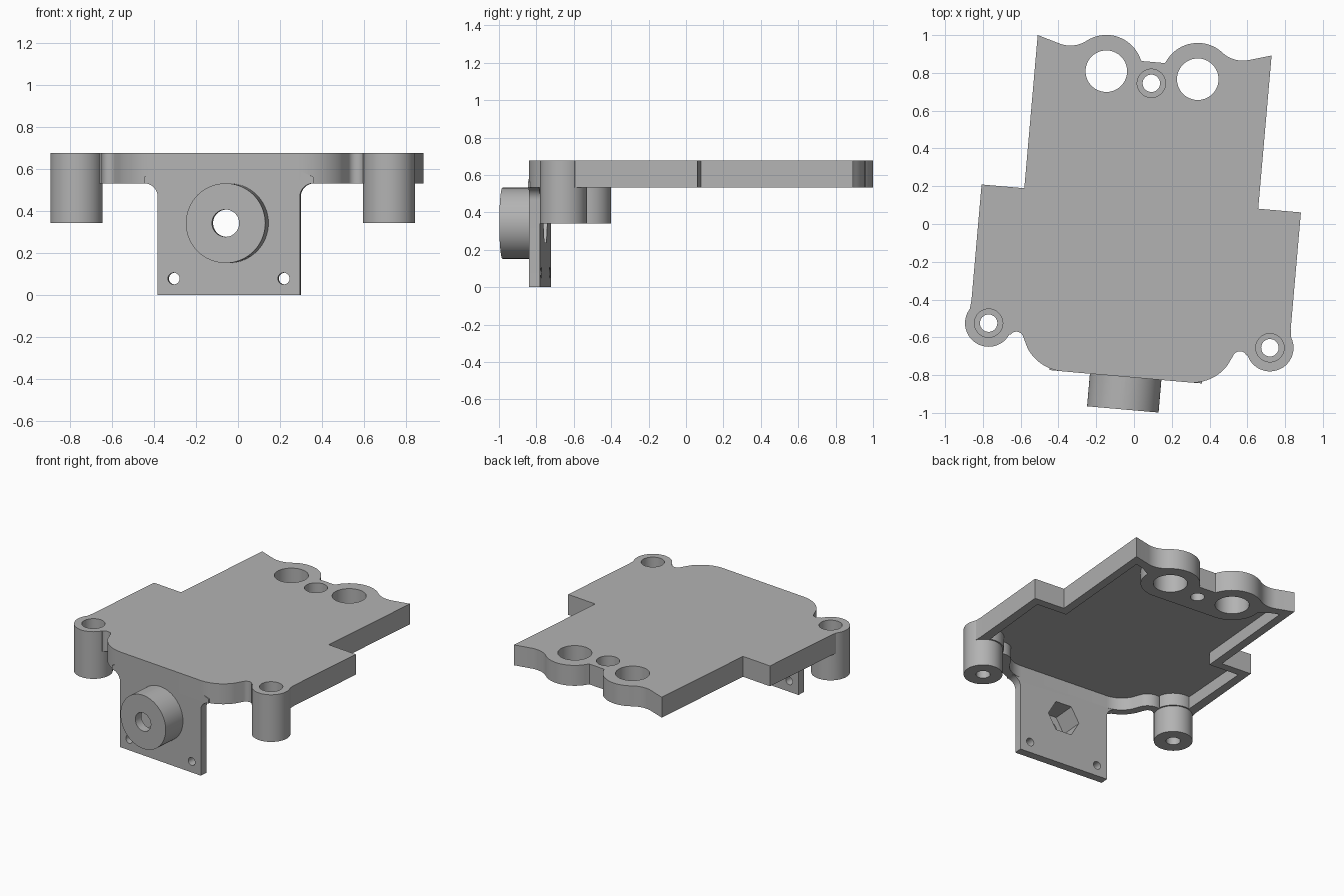
import bpy, bmesh
from math import radians, sin, cos
from mathutils import Matrix, Vector

if "Cube" in bpy.data.objects:
    bpy.data.objects.remove(bpy.data.objects["Cube"], do_unlink=True)

grey = bpy.data.materials.new("light grey")
grey.use_nodes = True
grey.diffuse_color = (0.45, 0.45, 0.45, 1)
grey.node_tree.nodes["Principled BSDF"].inputs["Base Color"].default_value = grey.diffuse_color

TOP, RIM, ROOF, FOOT = 0.677, 0.532, 0.62, 0.342
FRONT, WALL = 0.81, 0.058
BOSS = (0.7475, -0.59)
PORT = (0.243, 0.793)
HUB = (0, 0.342)
UPRIGHT = Matrix.Rotation(radians(90), 4, "X")   # profile (x, z), extruded towards the front


def arc(centre, r, start, end, n=12):
    angles = [radians(start + (end - start) * i / n) for i in range(n + 1)]
    return [(centre[0] + r * cos(a), centre[1] + r * sin(a)) for a in angles]


def circle(centre, r, n=64):
    return arc(centre, r, 0, 360, n)[:-1]


def mirrored(half):
    return half + [(-x, y) for x, y in reversed(half)]


def prism(name, points, low, high, matrix=Matrix()):
    """Closed profile extruded between two levels."""
    bm = bmesh.new()
    face = bm.faces.new([bm.verts.new((x, y, low)) for x, y in points])
    new = bmesh.ops.extrude_face_region(bm, geom=[face])["geom"]
    bmesh.ops.translate(bm, vec=Vector((0, 0, high - low)),
                        verts=[v for v in new if isinstance(v, bmesh.types.BMVert)])
    bmesh.ops.recalc_face_normals(bm, faces=bm.faces)
    bm.transform(matrix)
    mesh = bpy.data.meshes.new(name)
    bm.to_mesh(mesh)
    bm.free()
    mesh.materials.append(grey)
    obj = bpy.data.objects.new(name, mesh)
    bpy.context.collection.objects.link(obj)
    return obj


def combine(body, tool, operation):
    mod = body.modifiers.new(tool.name, "BOOLEAN")
    mod.operation, mod.solver, mod.object = operation, "EXACT", tool
    bpy.context.view_layer.objects.active = body
    bpy.ops.object.modifier_apply(modifier=mod.name)
    bpy.data.objects.remove(tool, do_unlink=True)


# Plate outline: rounded front, stepped sides, wavy back
outline = arc((0.337, -0.58), 0.23, -90, -32)
outline += arc((0.594, -0.66), 0.038, 150, 30)
outline += [BOSS, (0.853, -0.52), (0.8485, -0.48), (0.8485, 0.138), (0.6215, 0.138), (0.6215, 0.952)]
outline += arc((0.458, 1.068), 0.157, 285, 232)
outline += arc(PORT, 0.192, 54, 155, 24)
outline += [(0.062, 0.863)]
cover = prism("cover", mirrored(outline), RIM, TOP)

# Hollow underside, leaving a rim and solid pads round the ports
pocket = arc((0.337, -0.58), 0.23 - WALL, -90, -32)
pocket += arc((0.594, -0.66), 0.038 + WALL, 150, 60)
pocket += arc(BOSS, 0.135, 165, 75)
pocket += [(0.79, 0.08), (0.5635, 0.08), (0.5635, 0.87), (0.5, 0.85)]
pocket += arc(PORT, 0.192, 5, -90)
combine(cover, prism("underside_pocket", mirrored(pocket), RIM - 0.1, ROOF), "DIFFERENCE")

# Screw bosses
for side in (-1, 1):
    combine(cover, prism("screw_boss", circle((side * BOSS[0], BOSS[1]), 0.125), FOOT, TOP), "UNION")

# Front bracket with filleted shoulders
bracket = [(0.34, 0)] + arc((0.405, RIM - 0.065), 0.065, 180, 90) + [(0.405, RIM + 0.03), (0.34, RIM + 0.06)]
combine(cover, prism("front_bracket", mirrored(bracket), FRONT - WALL, FRONT - 0.0005, UPRIGHT), "UNION")

# Hub with hexagonal nut recess behind it
combine(cover, prism("hub", circle(HUB, 0.19), FRONT - 0.03, 0.983, UPRIGHT), "UNION")
combine(cover, prism("nut_recess", circle(HUB, 0.12, 6), 0.6, 0.922, UPRIGHT), "DIFFERENCE")
combine(cover, prism("hub_bore", circle(HUB, 0.065), 0.9, 1.1, UPRIGHT), "DIFFERENCE")

# Holes that come in pairs
for side in (-1, 1):
    combine(cover, prism("bracket_hole", circle((side * 0.263, 0.078), 0.028, 32), 0.7, 0.9, UPRIGHT), "DIFFERENCE")
    combine(cover, prism("port", circle((side * PORT[0], PORT[1]), 0.11), 0.4, 0.8), "DIFFERENCE")

# Counterbored screw holes
for centre, seat in ((BOSS, 0.45), ((-BOSS[0], BOSS[1]), 0.45), ((0, 0.75), 0.585)):
    combine(cover, prism("screw_hole", circle(centre, 0.046), 0.2, 0.8), "DIFFERENCE")
    combine(cover, prism("counterbore", circle(centre, 0.075), seat, 0.8), "DIFFERENCE")

# Slight turn about the vertical axis
cover.data.transform(Matrix.Rotation(radians(-5), 4, "Z") @ Matrix.Translation((0.0265, 0, 0)))
bpy.context.view_layer.objects.active = cover
cover.select_set(True)
bpy.ops.object.shade_smooth_by_angle(angle=radians(30))
